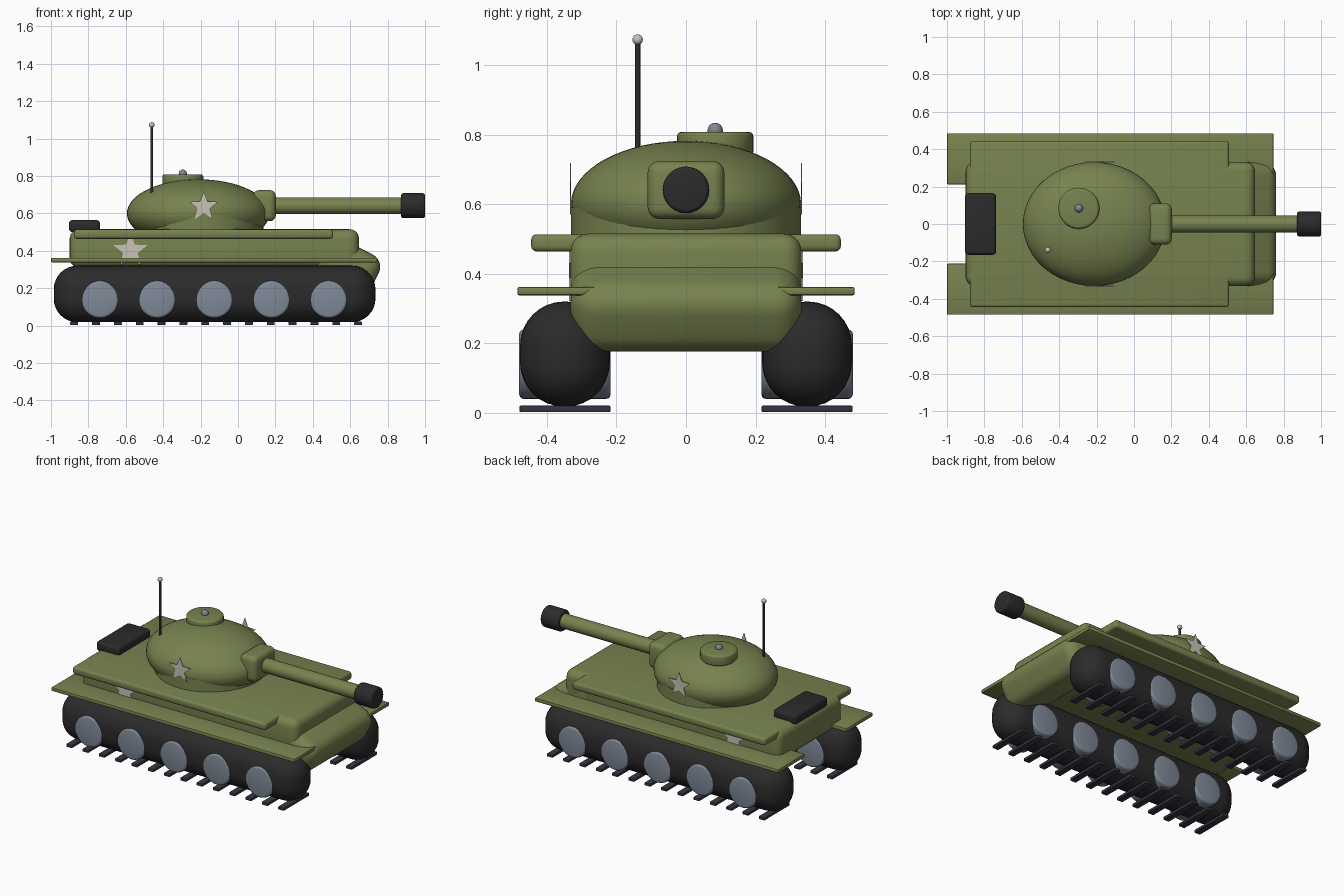
import bpy, bmesh, math
from mathutils import Matrix, Vector

if "Cube" in bpy.data.objects:
    bpy.data.objects.remove(bpy.data.objects["Cube"])


def material(name, rgb):
    m = bpy.data.materials.new(name)
    m.diffuse_color = (*rgb, 1)
    m.use_nodes = True
    m.node_tree.nodes["Principled BSDF"].inputs["Base Color"].default_value = m.diffuse_color
    return m


OLIVE = material("olive green", (0.185, 0.225, 0.078))
BLACK = material("soft black", (0.024, 0.024, 0.025))
STEEL = material("blue grey steel", (0.21, 0.25, 0.31))
PAD = material("dark slate", (0.035, 0.035, 0.055))
CREAM = material("pale cream", (0.58, 0.55, 0.48))


def finish(bm, name, mat, matrix=Matrix(), angle=40):
    bmesh.ops.transform(bm, matrix=matrix, verts=bm.verts)
    bmesh.ops.recalc_face_normals(bm, faces=bm.faces)
    me = bpy.data.meshes.new(name)
    bm.to_mesh(me)
    bm.free()
    me.shade_smooth()
    me.set_sharp_from_angle(angle=math.radians(angle))
    me.materials.append(mat)
    ob = bpy.data.objects.new(name, me)
    bpy.context.collection.objects.link(ob)
    return ob


def box(name, mat, lo, hi, bevel=0.0, segments=4, tilt=0.0):
    """Rounded box between two corners, tilted about y around its centre."""
    lo, hi = Vector(lo), Vector(hi)
    bm = bmesh.new()
    bmesh.ops.create_cube(bm, size=1)
    bmesh.ops.scale(bm, vec=hi - lo, verts=bm.verts)
    if bevel:
        bmesh.ops.bevel(bm, geom=bm.edges[:], offset=bevel, segments=segments,
                        profile=0.5, affect='EDGES')
    return finish(bm, name, mat,
                  Matrix.Translation((lo + hi) / 2) @ Matrix.Rotation(tilt, 4, 'Y'))


def cylinder(name, mat, centre, radius, length, axis='Z', bevel=0.0, sides=40):
    bm = bmesh.new()
    bmesh.ops.create_cone(bm, cap_ends=True, segments=sides, radius1=radius,
                          radius2=radius, depth=length)
    if bevel:
        rims = [e for e in bm.edges if abs(e.verts[0].co.z - e.verts[1].co.z) < 1e-5]
        bmesh.ops.bevel(bm, geom=rims, offset=bevel, segments=3, profile=0.5,
                        affect='EDGES')
    turn = {'X': Matrix.Rotation(math.pi / 2, 4, 'Y'),
            'Y': Matrix.Rotation(math.pi / 2, 4, 'X'), 'Z': Matrix()}[axis]
    return finish(bm, name, mat, Matrix.Translation(centre) @ turn)


def ellipsoid(name, mat, centre, radii, u=48, v=32):
    bm = bmesh.new()
    bmesh.ops.create_uvsphere(bm, u_segments=u, v_segments=v, radius=1)
    return finish(bm, name, mat,
                  Matrix.Translation(centre) @ Matrix.Diagonal((*radii, 1)))


def star(name, x, y, z, radius):
    """Thin upright five-pointed plate."""
    bm = bmesh.new()
    pts = []
    for i in range(10):
        r = radius if i % 2 == 0 else radius * 0.42
        a = math.pi / 2 + i * math.pi / 5
        pts.append(bm.verts.new((x + r * math.cos(a), y - 0.002, z + r * math.sin(a))))
    face = bm.faces.new(pts)
    new = bmesh.ops.extrude_face_region(bm, geom=[face])["geom"]
    bmesh.ops.translate(bm, vec=(0, 0.004, 0),
                        verts=[g for g in new if isinstance(g, bmesh.types.BMVert)])
    return finish(bm, name, CREAM)


# Hull, sloped nose and wide deck
box("hull", OLIVE, (-0.90, -0.332, 0.31), (0.647, 0.332, 0.515), 0.05, 5)
box("nose", OLIVE, (0.396, -0.332, 0.22), (0.756, 0.332, 0.44), 0.075, 6,
    tilt=math.radians(27))
box("deck", OLIVE, (-0.877, -0.445, 0.464), (0.508, 0.445, 0.5135), 0.015, 3)
box("engine_box", BLACK, (-0.904, -0.165, 0.50), (-0.738, 0.165, 0.564), 0.018, 3)

# Running gear on both sides
for side, s in (("left", 1), ("right", -1)):
    y = 0.348 * s
    box(f"{side}_track", BLACK, (-0.985, y - 0.129, 0.018), (0.735, y + 0.129, 0.32),
        0.126, 8)
    f = sorted((0.212 * s, 0.485 * s))
    box(f"{side}_fender", OLIVE, (-1.0, f[0], 0.338), (0.745, f[1], 0.362), 0.006, 2)
    for i in range(5):
        cylinder(f"{side}_wheel_{i + 1}", STEEL, (-0.738 + 0.3055 * i, y, 0.14),
                 0.1, 0.263, 'Y', 0.014)
    for i in range(14):
        x = -0.876 + 0.1168 * i
        box(f"{side}_track_pad_{i + 1}", PAD, (x - 0.021, y - 0.131, 0.002),
            (x + 0.021, y + 0.131, 0.021), 0.004, 2)
    star(f"{side}_hull_star", -0.575, 0.334 * s, 0.40, 0.096)
    star(f"{side}_turret_star", -0.183, 0.332 * s, 0.636, 0.082)

# Turret dome on its ring
ellipsoid("turret", OLIVE, (-0.213, 0, 0.60), (0.381, 0.331, 0.182))
cylinder("turret_ring", OLIVE, (-0.195, 0, 0.545), 0.33, 0.09, sides=64)

# Gun
box("gun_mantlet", OLIVE, (0.08, -0.11, 0.558), (0.202, 0.11, 0.724), 0.032, 4)
cylinder("gun_barrel", OLIVE, (0.53, 0, 0.641), 0.045, 0.74, 'X')
cylinder("gun_muzzle", BLACK, (0.936, 0, 0.641), 0.067, 0.128, 'X', 0.012)

# Hatch, periscope and aerial
cylinder("hatch", OLIVE, (-0.295, 0.084, 0.773), 0.11, 0.07, bevel=0.014)
ellipsoid("periscope", STEEL, (-0.295, 0.084, 0.812), (0.022,) * 3, 20, 12)
cylinder("aerial", BLACK, (-0.461, -0.139, 0.87), 0.0075, 0.40, sides=16)
ellipsoid("aerial_tip", CREAM, (-0.461, -0.139, 1.073), (0.015,) * 3, 20, 12)
